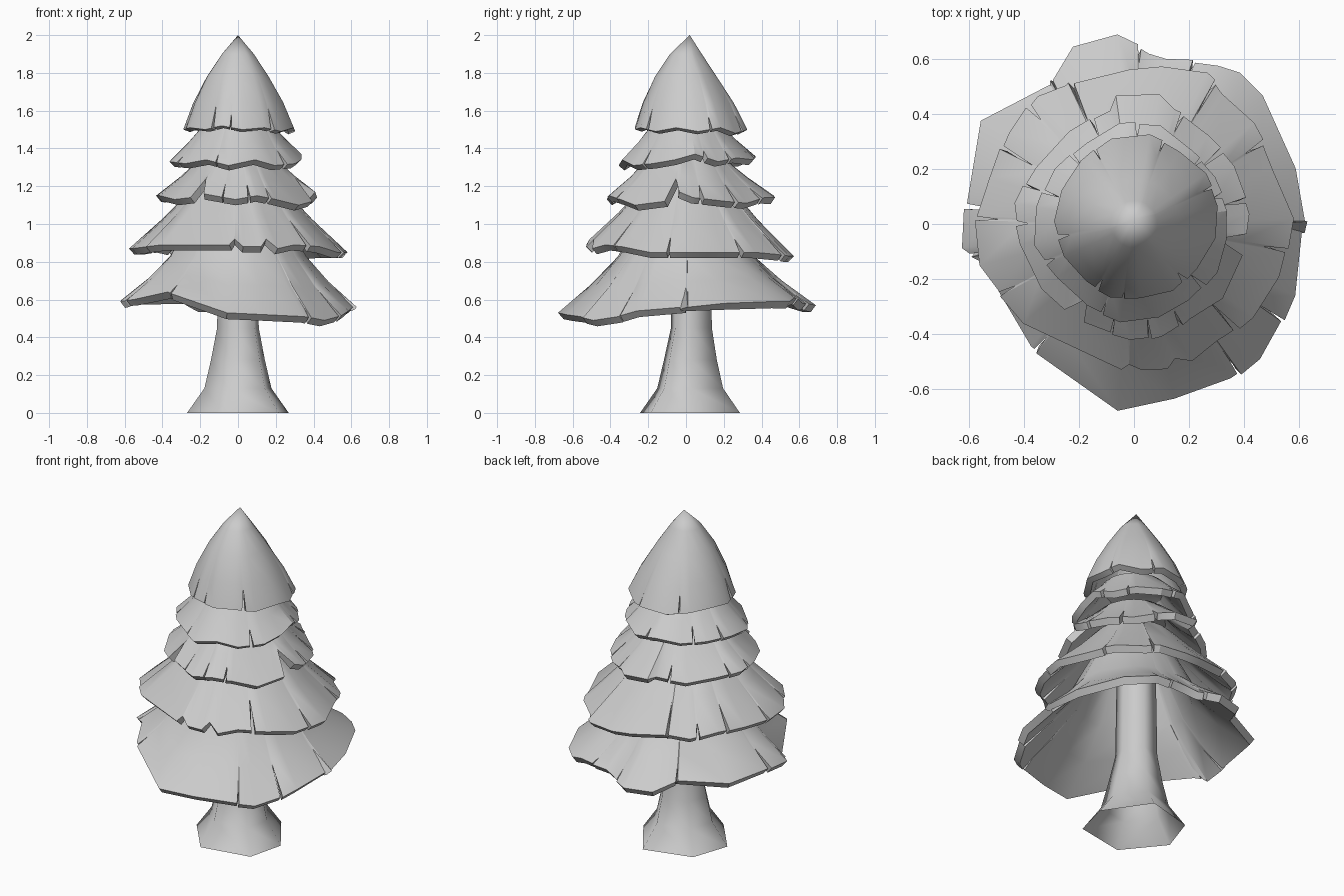
import bpy, bmesh, math, random
from mathutils import Vector

random.seed(4)
cube = bpy.data.objects.get("Cube")
if cube:
    bpy.data.objects.remove(cube, do_unlink=True)


def polar(angle, radius, z):
    return Vector((radius * math.cos(angle), radius * math.sin(angle), z))


def finish(name, bm, sharp_angle, thickness=0):
    mesh = bpy.data.meshes.new(name)
    bm.to_mesh(mesh)
    bm.free()
    obj = bpy.data.objects.new(name, mesh)
    bpy.context.collection.objects.link(obj)
    bpy.ops.object.select_all(action="DESELECT")
    obj.select_set(True)
    bpy.context.view_layer.objects.active = obj
    if thickness:
        shell = obj.modifiers.new("Thickness", "SOLIDIFY")
        shell.thickness = thickness
        shell.offset = -1
        bpy.ops.object.modifier_apply(modifier=shell.name)
    bpy.ops.object.shade_smooth_by_angle(angle=math.radians(sharp_angle))


def bridge(bm, upper, lower):
    count = len(upper)
    for j in range(count):
        k = (j + 1) % count
        bm.faces.new((upper[j], lower[j], lower[k], upper[k]))


def rim_columns(rim, slits):
    """Rim corners plus narrow slits: (position, depth of cut) around the edge."""
    corners = [(a, polar(math.radians(a), r / 100, z / 100)) for a, r, z in rim]
    first_angle, first = corners[0]
    closed = corners + [(first_angle + 360, first)]
    columns = []
    for (a, p), (b, q) in zip(closed, closed[1:]):
        columns.append((p, 0))
        for s in slits:
            if a < s < b:
                middle = p.lerp(q, (s - a) / (b - a))
                across = (q - p).normalized() * random.uniform(0.004, 0.011)
                lip = Vector((middle.x, middle.y, 0)) * 0.015
                columns += [(middle - across, 0),
                            (middle, random.uniform(0.15, 0.46)),
                            (middle + across + lip, 0)]
    return columns


def skirt(name, tip, rings, rim, slits, bulge, thickness):
    """A hollow tier of foliage running from its tip to a ragged, slit rim."""
    bm = bmesh.new()
    columns = rim_columns(rim, slits)
    angles = [math.atan2(p.y, p.x) for p, cut in columns]
    rows = [[polar(a, r, z) for a in angles] for r, z in rings]
    middle, edge = [], []
    for start, (p, cut) in zip(rows[-1], columns):
        outward = Vector((p.x, p.y, 0)).normalized()
        mid = start.lerp(p, 0.5) + outward * bulge
        middle.append(mid)
        edge.append(p.lerp(mid, cut * 2))
    rows += [middle, edge]
    loops = [[bm.verts.new(p) for p in row] for row in rows]
    for upper, lower in zip(loops, loops[1:]):
        bridge(bm, upper, lower)
    peak = bm.verts.new(tip)
    for j, v in enumerate(loops[0]):
        bm.faces.new((peak, v, loops[0][(j + 1) % len(angles)]))
    finish(name, bm, 32, thickness)


# Trunk: an open six-sided tube with an uneven, flared foot
bm = bmesh.new()
foot = [(6, 0.27), (72, 0.3), (133, 0.285), (183, 0.27), (251, 0.257), (319, 0.285)]
loops = []
for scale, z, shift in [(1, 0, 0), (0.66, 0.13, 0.008), (0.53, 0.28, 0.012),
                        (0.41, 0.45, 0.02), (0.38, 1.0, 0.02)]:
    loops.append([bm.verts.new(polar(math.radians(a), r * scale, z) + Vector((0, shift, 0)))
                  for a, r in foot])
for lower, upper in zip(loops, loops[1:]):
    bridge(bm, upper, lower)
finish("trunk", bm, 75)

# Foliage tiers: rim corners are (degrees, radius, height) in hundredths
skirt("bottom_foliage", (0, 0, 1.12), [(0.24, 1.06), (0.36, 0.83)],
      [(1, 62, 56), (19, 62, 58), (45, 66, 59), (55, 67, 59), (62, 65, 61),
       (79, 61, 60), (85, 62, 58), (95, 69, 57), (109, 68, 57), (121, 59, 61),
       (146, 67, 61), (172, 61, 60), (188, 63, 59), (194, 57, 60), (230, 58, 64),
       (265, 68, 53), (283, 65, 52), (302, 66, 51), (313, 67, 49), (326, 64, 51),
       (336, 64, 54), (358, 61, 56)],
      [70, 88, 120, 174, 191, 232, 305, 327, 360], -0.015, 0.045)

skirt("lower_foliage", (0, 0, 1.26), [(0.23, 1.2)],
      [(2, 58, 85), (22, 54, 85), (40, 57, 85), (56, 57, 84), (64, 61, 83),
       (80, 58, 83), (92, 56, 84), (116, 56, 87), (127, 58, 86), (144, 56, 88),
       (162, 55, 87), (177, 57, 87), (195, 58, 87), (222, 54, 89), (265, 53, 89),
       (268, 51, 92), (273, 53, 88), (283, 54, 88), (287, 51, 92), (293, 54, 87),
       (305, 52, 89), (322, 55, 88), (340, 56, 85)],
      [32, 60, 114, 132, 150, 178, 208, 314, 350], -0.012, 0.043)

skirt("middle_foliage", (0, 0, 1.4), [(0.2, 1.35)],
      [(5, 42, 114), (30, 42, 112), (50, 42, 111), (70, 44, 114), (79, 48, 114),
       (98, 47, 115), (102, 42, 115), (125, 41, 112), (150, 41, 114), (170, 44, 115),
       (190, 42, 115), (215, 41, 113), (231, 40, 114), (238, 32, 124),
       (243, 40, 116), (268, 42, 113), (284, 42, 115), (300, 40, 113),
       (320, 42, 110), (344, 41, 112), (350, 31, 124), (355, 41, 117)],
      [12, 40, 66, 112, 160, 180, 258, 278, 295], -0.01, 0.042)

skirt("upper_foliage", (0, 0, 1.58), [(0.18, 1.53)],
      [(8, 34, 137), (30, 34, 133), (52, 34, 135), (75, 37, 134), (98, 37, 136),
       (120, 34, 133), (145, 35, 134), (170, 36, 134), (192, 37, 133),
       (215, 34, 132), (240, 34, 134), (262, 36, 131), (285, 35, 134),
       (305, 34, 131), (330, 35, 132), (350, 34, 134)],
      [18, 44, 88, 132, 160, 204, 250, 318], -0.006, 0.04)

skirt("top_foliage", (0, 0.02, 2.0), [(0.085, 1.9), (0.165, 1.78)],
      [(12, 31, 149), (35, 32, 151), (58, 31, 148), (80, 33, 150), (105, 32, 149),
       (130, 30, 150), (155, 29, 151), (178, 29, 150), (205, 28, 151),
       (230, 27, 150), (252, 28, 152), (275, 27, 150), (300, 28, 151),
       (325, 28, 149), (350, 30, 151)],
      [25, 70, 118, 190, 240, 262, 312], 0.01, 0.038)
